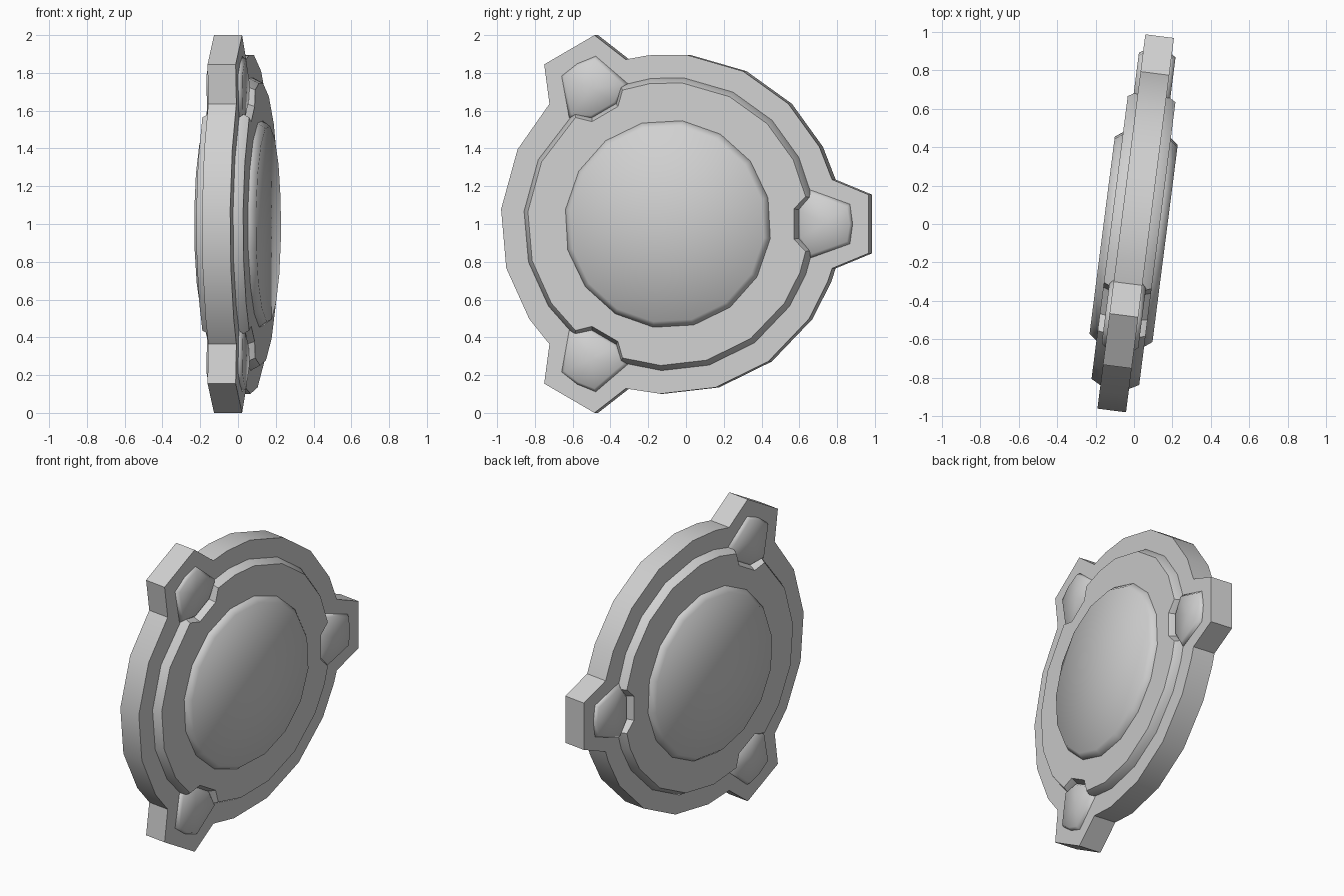
import bpy, bmesh
from math import sin, cos, radians
from mathutils import Matrix

if "Cube" in bpy.data.objects:
    bpy.data.objects.remove(bpy.data.objects["Cube"])

grey = bpy.data.materials.new("light_grey")
grey.diffuse_color = (0.63, 0.63, 0.63, 1)
grey.use_nodes = True
grey.node_tree.nodes["Principled BSDF"].inputs["Base Color"].default_value = grey.diffuse_color

# The disc lies in its local YZ plane, turned slightly about the vertical
PLACE = Matrix.Translation((-0.002, -0.08, 1)) @ Matrix.Rotation(radians(-7.3), 4, 'Z')


def turn(p, deg):
    c, s = cos(radians(deg)), sin(radians(deg))
    return (p[0] * c - p[1] * s, p[0] * s + p[1] * c)


def circle(r, angles):
    return [turn((r, 0), a) for a in angles]


def solid(name, half, fan=False):
    """Closed solid mirrored in thickness; half = [(outline, depth)...] from the middle out."""
    loops = [(o, -d) for o, d in reversed(half)] + half
    bm = bmesh.new()
    rows = [[bm.verts.new((d, y, z)) for y, z in o] for o, d in loops]
    n = len(rows[0])
    for a, b in zip(rows, rows[1:]):
        for i in range(n):
            j = (i + 1) % n
            bm.faces.new((a[i], a[j], b[j], b[i]))
    for row in (rows[0], rows[-1]):
        cap = bm.faces.new(row)
        if fan:
            bmesh.ops.poke(bm, faces=[cap])
    bmesh.ops.recalc_face_normals(bm, faces=bm.faces)
    me = bpy.data.meshes.new(name)
    bm.to_mesh(me)
    bm.free()
    me.materials.append(grey)
    ob = bpy.data.objects.new(name, me)
    ob.matrix_world = PLACE
    bpy.context.collection.objects.link(ob)
    bpy.ops.object.select_all(action='DESELECT')
    ob.select_set(True)
    bpy.context.view_layer.objects.active = ob
    if fan:
        bpy.ops.object.shade_smooth()
    else:
        bpy.ops.object.shade_smooth_by_angle(angle=radians(30))
    return ob


# Rim facets between the three lugs
ARCS = {0: (27, 45, 64, 84, 97), 120: (154, 175, 195, 214), 240: (267, 286, 306, 326, 340)}


def rim(r, feature):
    """Round outline with the same feature repeated at each lug."""
    pts = []
    for lug, arc in ARCS.items():
        pts += [turn(p, lug) for p in feature] + circle(r, arc)
    return pts


# Outer body with three square lugs
lug = [(0.87, -0.235), (1.065, -0.155), (1.065, 0.155), (0.87, 0.235)]
body = rim(0.9, lug)
solid("outer_body", [(body, 0.075)])

# Raised inner ring, notched around each lug
notch_low = [(0.765, -0.14), (0.695, -0.075), (0.695, 0.075), (0.765, 0.14)]
notch_top = [(0.735, -0.145), (0.672, -0.08), (0.672, 0.08), (0.735, 0.145)]
solid("inner_ring", [(rim(0.777, notch_low), 0.075), (rim(0.75, notch_top), 0.125)])

# Softly shaded centre disc
steps = [14.5 + 22.5 * i for i in range(16)]
solid("centre_disc", [(circle(0.552, steps), 0.125), (circle(0.522, steps), 0.165)], fan=True)

# Softly shaded pad on each lug
pad = [(0.69, -0.08), (0.755, -0.18), (0.965, -0.105), (0.98, 0),
       (0.965, 0.105), (0.755, 0.18), (0.69, 0.08)]
pad_top = [(0.84 + (x - 0.84) * 0.9, y * 0.88) for x, y in pad]
for a in ARCS:
    solid("lug_pad_%d" % a, [([turn(p, a) for p in pad], 0.075),
                             ([turn(p, a) for p in pad_top], 0.096)], fan=True)
